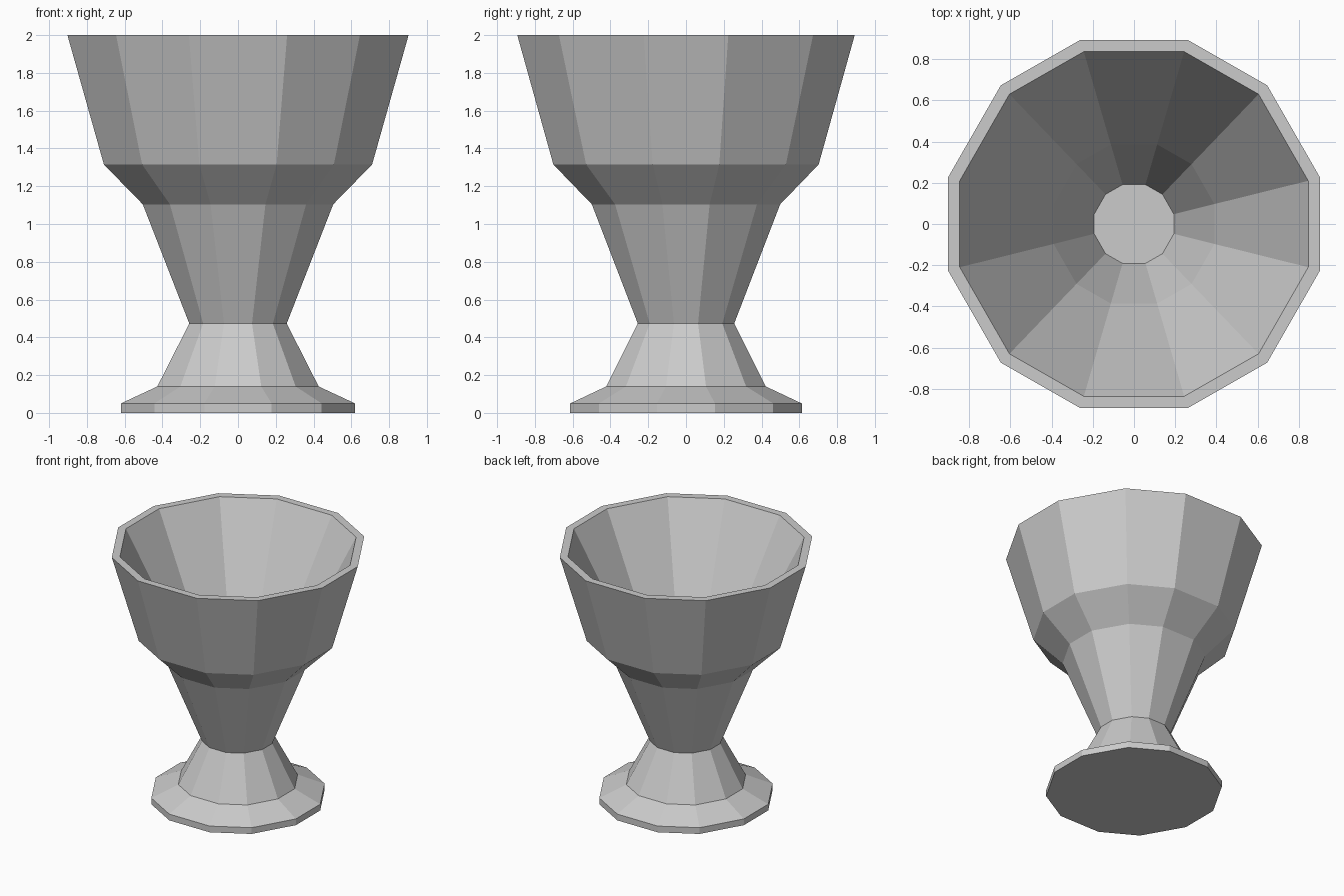
import bpy, bmesh

if "Cube" in bpy.data.objects:
    bpy.data.objects.remove(bpy.data.objects["Cube"])

# Twelve-sided cross-section: one quarter, mirrored round (unit half-width in x)
quarter = [(1.0, 0.248), (0.715, 0.745), (0.288, 0.989)]
half = quarter + [(-x, y) for x, y in reversed(quarter)]
section = half + [(-x, -y) for x, y in half]

# Profile (half-width, z): outside from foot to rim, then down the inside
profile = [
    (0.62, 0.0), (0.62, 0.05), (0.427, 0.14),        # foot
    (0.258, 0.473), (0.504, 1.104), (0.71, 1.315),   # waist and cup
    (0.903, 2.0), (0.845, 2.0),                      # rim
    (0.39, 1.10), (0.193, 0.60),                     # inside
]

# Skin the rings into one closed goblet
bm = bmesh.new()
rings = [[bm.verts.new((x * r, y * r, z)) for x, y in section] for r, z in profile]
n = len(section)
for a, b in zip(rings, rings[1:]):
    for i in range(n):
        j = (i + 1) % n
        bm.faces.new((a[i], a[j], b[j], b[i]))
bm.faces.new(rings[0][::-1])   # underside of the foot
bm.faces.new(rings[-1])        # floor of the cup
bmesh.ops.recalc_face_normals(bm, faces=bm.faces)

mesh = bpy.data.meshes.new("goblet")
bm.to_mesh(mesh)
bm.free()
bpy.context.collection.objects.link(bpy.data.objects.new("goblet", mesh))
